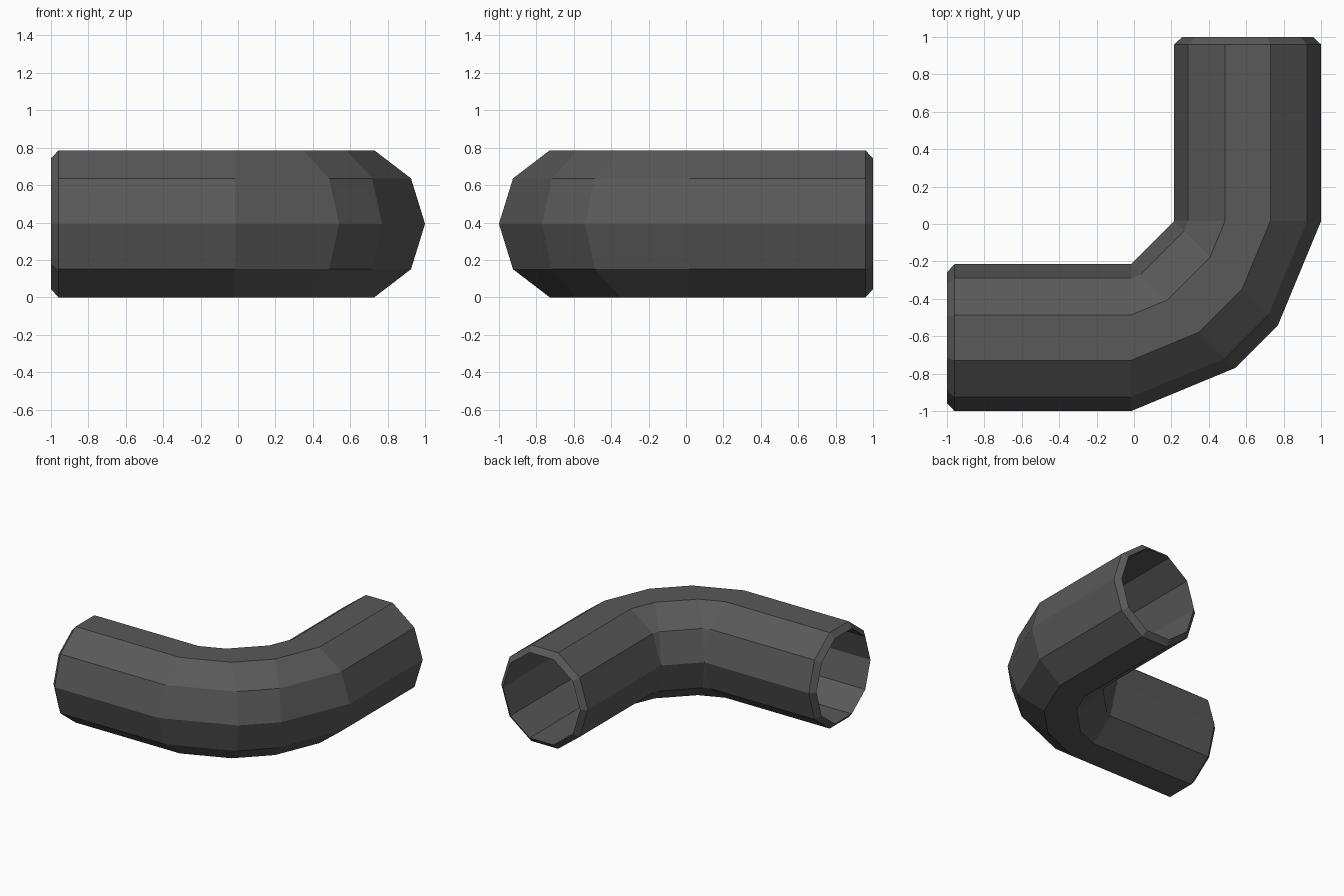
import bpy, bmesh, math
from mathutils import Vector

if "Cube" in bpy.data.objects:
    bpy.data.objects.remove(bpy.data.objects["Cube"])

SIDES = 10
R_FLAT, R_UP = 0.3925, 0.413      # section radii, sideways and upward
MID_Z = 0.393
LIP = 0.89                        # size of the bore against the outside

# Stations along the pipe: point on the inner side of the bend, outward angle
bend = [((0.215, 0.015), 0), ((0.215, 0.015), -45),
        ((-0.015, -0.215), -45), ((-0.015, -0.215), -90)]
start, end = ((0.215, 1.0), 0), ((-1.0, -0.215), -90)
outer = [((0.215, 0.96), 0)] + bend + [((-0.96, -0.215), -90)]

# Outside skin, chamfered lip, bore back through the pipe, chamfered lip
stations = ([(p, a, 1.0) for p, a in outer] + [(*end, LIP)]
            + [(p, a, LIP) for p, a in reversed(bend)] + [(*start, LIP)])

bm = bmesh.new()


def ring(point, angle, scale):
    a = math.radians(angle)
    out = Vector((math.cos(a), math.sin(a), 0))
    centre = Vector((*point, MID_Z)) + out * R_FLAT
    verts = []
    for i in range(SIDES):
        t = 2 * math.pi * i / SIDES
        offset = out * R_FLAT * math.cos(t) + Vector((0, 0, R_UP * math.sin(t)))
        verts.append(bm.verts.new(centre + offset * scale))
    return verts


rings = [ring(*s) for s in stations]
for a, b in zip(rings, rings[1:] + rings[:1]):
    for i in range(SIDES):
        j = (i + 1) % SIDES
        bm.faces.new((a[i], a[j], b[j], b[i]))

# Close the pivot point of the elbow and face everything outward
bmesh.ops.remove_doubles(bm, verts=bm.verts, dist=0.0005)
bmesh.ops.recalc_face_normals(bm, faces=bm.faces)

mesh = bpy.data.meshes.new("pipe_elbow")
bm.to_mesh(mesh)
bm.free()

grey = bpy.data.materials.new("dark grey metal")
grey.diffuse_color = (0.1, 0.1, 0.1, 1)
grey.use_nodes = True
grey.node_tree.nodes["Principled BSDF"].inputs["Base Color"].default_value = grey.diffuse_color
mesh.materials.append(grey)
bpy.context.collection.objects.link(bpy.data.objects.new("pipe_elbow", mesh))
